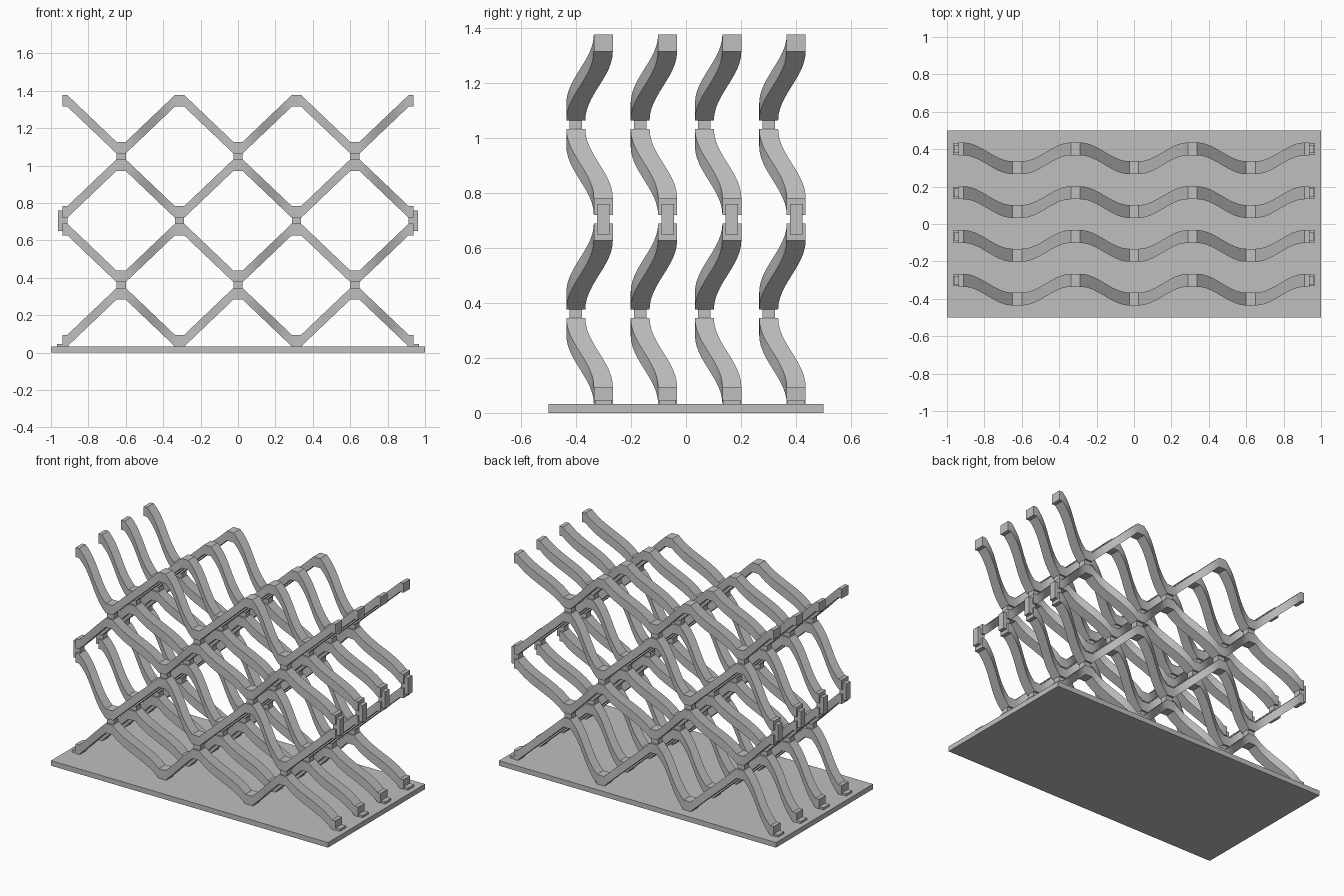
import bpy, bmesh, math

cube = bpy.data.objects.get("Cube")
if cube:
    bpy.data.objects.remove(cube)

grey = bpy.data.materials.new("plain grey")
grey.use_nodes = True
colour = (0.52, 0.52, 0.52, 1)
grey.diffuse_color = colour
grey.node_tree.nodes["Principled BSDF"].inputs["Base Color"].default_value = colour

BASE = 0.033        # base and connector thickness
PITCH = 0.3125      # distance between neighbouring nodes
FLAT = 0.025        # half length of the level part at a node
RISE = 0.25
THICK = 0.062       # vertical strip thickness
HALF_W = 0.0345     # half strip width
LAYER = RISE + THICK + 0.032
SWAY = 0.05
ROWS = [(i - 1.5) * 0.234 for i in range(4)]
STEPS = 12


def add_object(name, bm):
    bmesh.ops.recalc_face_normals(bm, faces=bm.faces)
    mesh = bpy.data.meshes.new(name)
    bm.to_mesh(mesh)
    bm.free()
    mesh.materials.append(grey)
    obj = bpy.data.objects.new(name, mesh)
    bpy.context.collection.objects.link(obj)
    return obj


def box(name, x0, x1, y0, y1, z0, z1):
    bm = bmesh.new()
    bmesh.ops.create_cube(bm, size=1)
    for v in bm.verts:
        v.co = (x0 if v.co.x < 0 else x1, y0 if v.co.y < 0 else y1,
                z0 if v.co.z < 0 else z1)
    return add_object(name, bm)


def wave_path():
    """Points (x, side sway, height 0..1) along one zigzag strip."""
    pts = []
    for seg in range(6):
        x0 = (seg - 3) * PITCH
        up = seg % 2 == 0
        pts.append((x0, 0 if up else 1))
        for s in range(STEPS + 1):
            t = s / STEPS
            pts.append((x0 + FLAT + t * (PITCH - 2 * FLAT), t if up else 1 - t))
    pts.append((3 * PITCH, 0))
    return [(x, SWAY * math.cos(math.pi * t), t) for x, t in pts]


def strip(name, y, z, inverted):
    bm = bmesh.new()
    rings = []
    for x, sway, t in wave_path():
        h = z + RISE * ((1 - t) if inverted else t)
        c = y + sway
        rings.append([bm.verts.new(p) for p in (
            (x, c - HALF_W, h), (x, c + HALF_W, h),
            (x, c + HALF_W, h + THICK), (x, c - HALF_W, h + THICK))])
    for a, b in zip(rings, rings[1:]):
        for i in range(4):
            j = (i + 1) % 4
            bm.faces.new((a[i], a[j], b[j], b[i]))
    bm.faces.new(rings[0])
    bm.faces.new(rings[-1])
    obj = add_object(name, bm)
    bpy.context.view_layer.objects.active = obj
    bpy.ops.object.select_all(action='DESELECT')
    obj.select_set(True)
    bpy.ops.object.shade_smooth_by_angle(angle=math.radians(25))


# Base plate
box("base_plate", -1, 1, -0.5, 0.5, 0, BASE)

PEG = 0.0225
for y in ROWS:
    # Four zigzag strips, alternately upright and inverted
    for n in range(4):
        strip("wave_strip", y, BASE + n * LAYER, n % 2 == 1)

    # Small pegs between strips at the outer nodes
    for n in (1, 3):
        z = BASE + n * LAYER
        for x in (-2 * PITCH, 0, 2 * PITCH):
            c = y - SWAY
            box("node_peg", x - FLAT, x + FLAT, c - PEG, c + PEG, z - 0.032, z)

    # Middle level pegs, end clips and feet
    z = BASE + 2 * LAYER
    c = y + SWAY
    for x in (-PITCH, PITCH):
        box("node_peg", x - FLAT, x + FLAT, c - PEG, c + PEG, z - 0.032, z)
        box("foot", x - 0.03, x + 0.03, c - HALF_W, c + HALF_W, BASE, BASE + 0.014)
    for side in (-1, 1):
        end = side * 3 * PITCH
        inner, outer = sorted((end - side * FLAT, end + side * 0.003))
        box("end_peg", inner, outer, c - PEG, c + PEG, z - 0.032, z)
        inner, outer = sorted((end, end + side * 0.024))
        box("end_clip", inner, outer, c - PEG, c + PEG, z - 0.071, z + 0.039)
        box("end_foot", end - 0.03, end + 0.03, c - 0.031, c + 0.031, BASE, BASE + 0.014)
